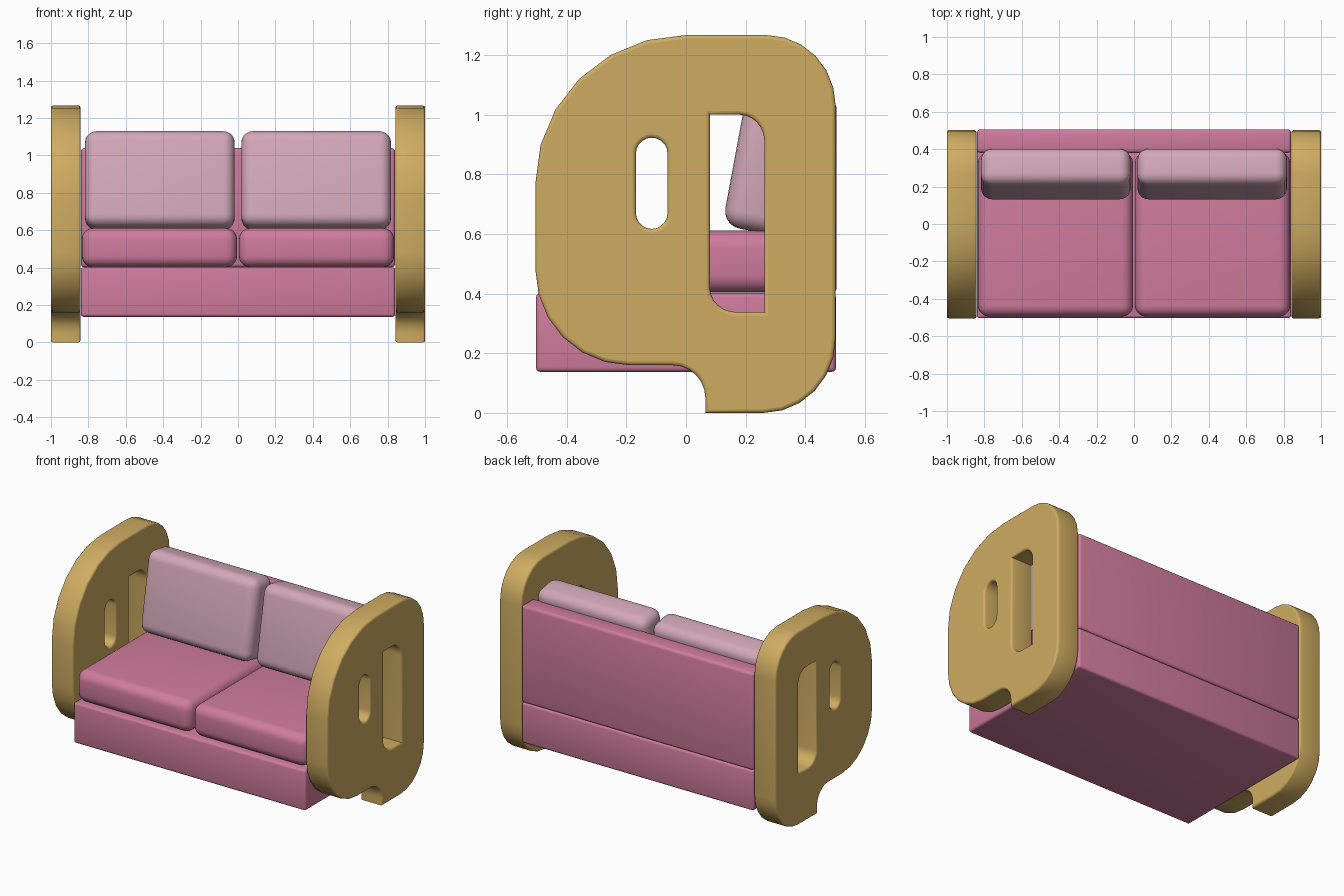
import bpy
from math import radians, sin, cos

if "Cube" in bpy.data.objects:
    bpy.data.objects.remove(bpy.data.objects["Cube"])


def material(name, color):
    m = bpy.data.materials.new(name)
    m.use_nodes = True
    m.diffuse_color = (*color, 1)
    m.node_tree.nodes["Principled BSDF"].inputs["Base Color"].default_value = (*color, 1)
    return m


WOOD = material("golden wood", (0.62, 0.41, 0.12))
PINK = material("rose fabric", (0.63, 0.20, 0.34))
PALE = material("pale pink fabric", (0.65, 0.39, 0.48))


def activate(ob):
    bpy.ops.object.select_all(action="DESELECT")
    ob.select_set(True)
    bpy.context.view_layer.objects.active = ob


def soft_box(name, center, size, radius, segments, mat, tilt=0):
    """Box with rounded edges, leaning back by tilt degrees."""
    bpy.ops.mesh.primitive_cube_add(size=1, location=center)
    ob = bpy.context.object
    ob.name = name
    ob.scale = size
    bpy.ops.object.transform_apply(location=False, rotation=False, scale=True)
    ob.rotation_euler.x = radians(-tilt)
    ob.data.materials.append(mat)
    bevel = ob.modifiers.new("rounding", "BEVEL")
    bevel.width = radius
    bevel.segments = segments
    bpy.ops.object.modifier_apply(modifier=bevel.name)
    bpy.ops.object.shade_smooth_by_angle(angle=radians(40))
    return ob


def arc(cy, cz, ry, rz, start, end, steps=6):
    """Points along an elliptical arc, angles in degrees."""
    angles = [radians(start + (end - start) * i / steps) for i in range(steps + 1)]
    return [(cy + ry * cos(a), cz + rz * sin(a)) for a in angles]


# Side panel outline with its foot, and the two openings
outline = ([(0.065, 0)] + arc(0.26, 0.25, 0.242, 0.25, -90, 0)
           + arc(0.27, 1.03, 0.232, 0.237, 0, 90)
           + arc(0, 0.77, 0.505, 0.497, 90, 180)
           + arc(-0.19, 0.48, 0.315, 0.32, 180, 270)
           + arc(-0.045, 0.05, 0.11, 0.11, 90, 0))
slot = arc(-0.115, 0.87, 0.053, 0.053, 0, 180, 10) + arc(-0.115, 0.67, 0.053, 0.053, 180, 360, 10)
window = ([(0.08, 1.0)] + arc(0.18, 0.91, 0.083, 0.09, 90, 0)
          + [(0.263, 0.338)] + arc(0.17, 0.42, 0.09, 0.082, 270, 180))


def side_panel(name, x):
    curve = bpy.data.curves.new(name, "CURVE")
    curve.dimensions = "2D"
    curve.fill_mode = "BOTH"
    edge = 0.012
    curve.extrude = 0.079 - edge
    curve.bevel_depth = edge
    curve.bevel_resolution = 2
    curve.offset = -edge
    for loop in (outline, slot, window):
        spline = curve.splines.new("POLY")
        spline.points.add(len(loop) - 1)
        for p, (y, z) in zip(spline.points, loop):
            p.co = (y, z, 0, 1)
        spline.use_cyclic_u = True
    curve.materials.append(WOOD)
    ob = bpy.data.objects.new(name, curve)
    bpy.context.collection.objects.link(ob)
    ob.rotation_euler = (radians(90), 0, radians(90))
    ob.location.x = x
    activate(ob)
    bpy.ops.object.convert(target="MESH")
    bpy.ops.object.shade_smooth_by_angle(angle=radians(40))


# Frame: base and backrest
soft_box("base", (0, 0, 0.27), (1.68, 1.006, 0.265), 0.015, 3, PINK)
soft_box("backrest", (0, 0.443, 0.721), (1.68, 0.125, 0.637), 0.018, 3, PINK)

# Mirrored panels and cushions
for side, s in (("left", 1), ("right", -1)):
    side_panel(side + "_side_panel", s * 0.921)
    soft_box(side + "_seat_cushion", (s * 0.42, -0.055, 0.507), (0.83, 0.88, 0.208),
             0.06, 5, PINK)
    soft_box(side + "_back_cushion", (s * 0.418, 0.267, 0.866), (0.8, 0.2, 0.52),
             0.06, 5, PALE, tilt=10.5)
